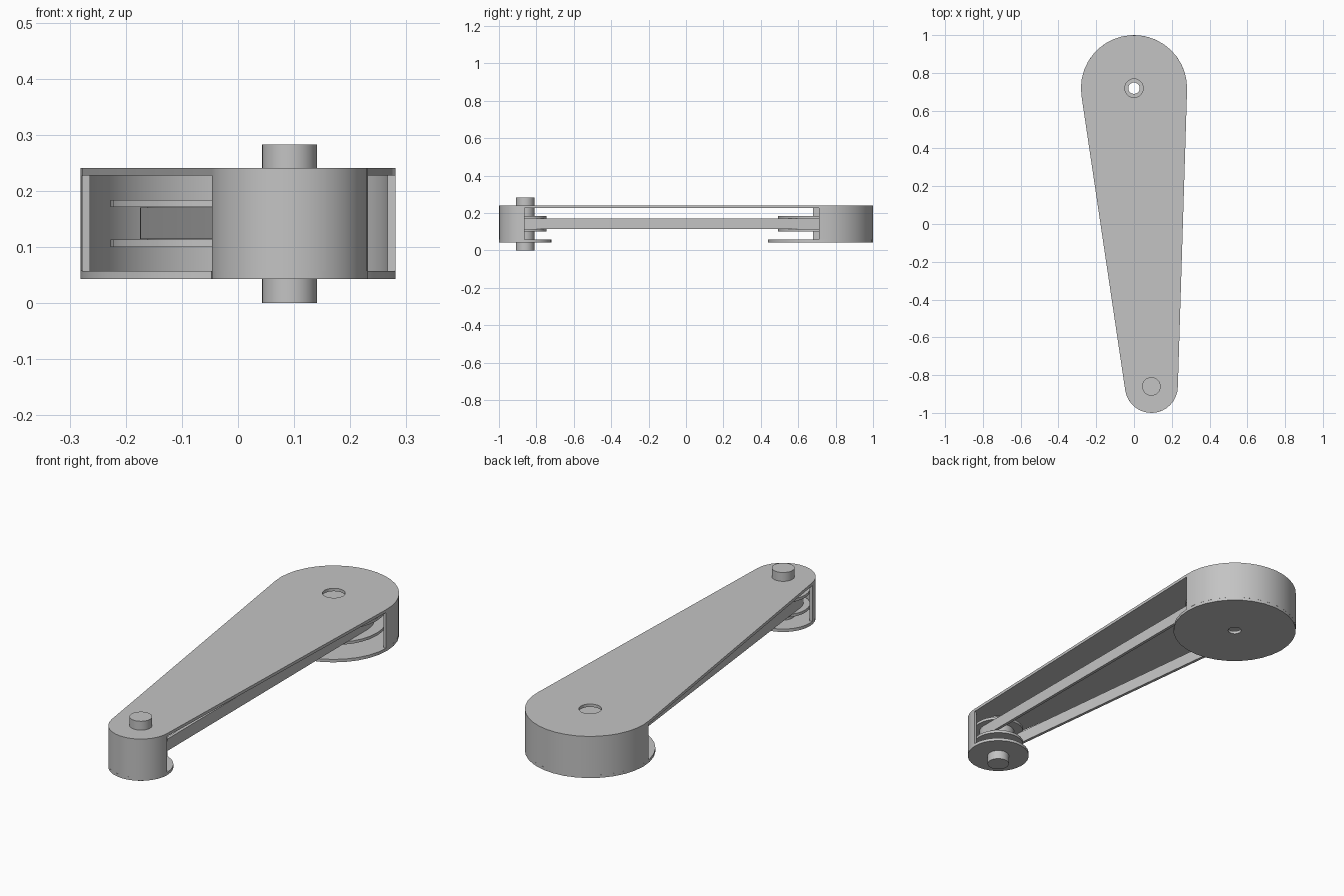
import bpy, bmesh, math
from mathutils import Vector

old = bpy.data.objects.get("Cube")
if old:
    bpy.data.objects.remove(old, do_unlink=True)

grey = bpy.data.materials.new("plain grey")
grey.use_nodes = True
colour = (0.55, 0.55, 0.55, 1)
grey.diffuse_color = colour
grey.node_tree.nodes["Principled BSDF"].inputs["Base Color"].default_value = colour

BIG, SMALL = Vector((0, 0.719)), Vector((0.092, -0.86))
R_BIG, R_SMALL, SHEET = 0.281, 0.14, 0.014
Z_LOW, Z_HIGH = 0.043, 0.241
SHAFT, BORE = 0.049, 0.03


def arc(c, r, a0, a1, n):
    """Points along an arc, both ends included."""
    return [(c.x + r * math.cos(a0 + (a1 - a0) * i / n),
             c.y + r * math.sin(a0 + (a1 - a0) * i / n)) for i in range(n + 1)]


def circle(c, r, n=32):
    return arc(c, r, 0, 2 * math.pi, n)[:-1]


def tangents(r1, r2):
    """Angles of the right and left tangent points of the two end circles."""
    axis = SMALL - BIG
    a = math.atan2(axis.y, axis.x)
    half = math.acos((r1 - r2) / axis.length)
    return a + half, a - half + 2 * math.pi


def hull(r1, r2):
    """Outline wrapped round both end circles."""
    right, left = tangents(r1, r2)
    return arc(BIG, r1, right, left, 20) + arc(SMALL, r2, left, right + 2 * math.pi, 16)


def prism(name, loops, z0, z1):
    """Extrude an outline, with any further loops as holes."""
    bm = bmesh.new()
    for loop in loops:
        vs = [bm.verts.new((x, y, z0)) for x, y in loop]
        for i, v in enumerate(vs):
            bm.edges.new((vs[i - 1], v))
    bmesh.ops.triangle_fill(bm, use_beauty=True, edges=bm.edges[:], normal=(0, 0, 1))
    ext = bmesh.ops.extrude_face_region(bm, geom=bm.faces[:], use_keep_orig=True)
    verts = [g for g in ext["geom"] if isinstance(g, bmesh.types.BMVert)]
    bmesh.ops.translate(bm, verts=verts, vec=(0, 0, z1 - z0))
    bmesh.ops.recalc_face_normals(bm, faces=bm.faces[:])
    mesh = bpy.data.meshes.new(name)
    bm.to_mesh(mesh)
    bm.free()
    mesh.materials.append(grey)
    obj = bpy.data.objects.new(name, mesh)
    bpy.context.collection.objects.link(obj)
    bpy.ops.object.select_all(action="DESELECT")
    obj.select_set(True)
    bpy.context.view_layer.objects.active = obj
    bpy.ops.object.shade_smooth_by_angle(angle=math.radians(30))
    return obj


# Top cover with the open shaft hole
prism("top_plate", [hull(R_BIG, R_SMALL), circle(BIG, SHAFT)], Z_HIGH - SHEET, Z_HIGH)

# Curved end walls between cover and bottom discs
right, left = tangents(R_BIG, R_SMALL)
for name, c, r, a0, a1 in (("large_wall", BIG, R_BIG, right, left),
                           ("small_wall", SMALL, R_SMALL, left, right + 2 * math.pi)):
    n = 20 if c is BIG else 16
    band = arc(c, r, a0, a1, n) + arc(c, r - SHEET, a1, a0, n)
    prism(name, [band], Z_LOW + SHEET, Z_HIGH - SHEET)

# Bottom discs
prism("large_bottom_disc", [circle(BIG, R_BIG), circle(BIG, BORE)], Z_LOW, Z_LOW + SHEET)
prism("small_bottom_disc", [circle(SMALL, R_SMALL)], Z_LOW, Z_LOW + SHEET)

# Flanged pulleys
for name, c, flange, core, bore in (("large_pulley", BIG, 0.227, 0.161, BORE),
                                    ("small_pulley", SMALL, 0.115, 0.073, SHAFT)):
    hole = circle(c, bore)
    prism(name + "_lower_flange", [circle(c, flange), hole], 0.1, 0.113)
    prism(name + "_core", [circle(c, core), hole], 0.113, 0.171)
    prism(name + "_upper_flange", [circle(c, flange), hole], 0.171, 0.184)

# Belt and drive shaft
prism("belt", [hull(0.175, 0.087), hull(0.161, 0.073)], 0.114, 0.17)
prism("drive_shaft", [circle(SMALL, SHAFT)], 0, 0.283)
